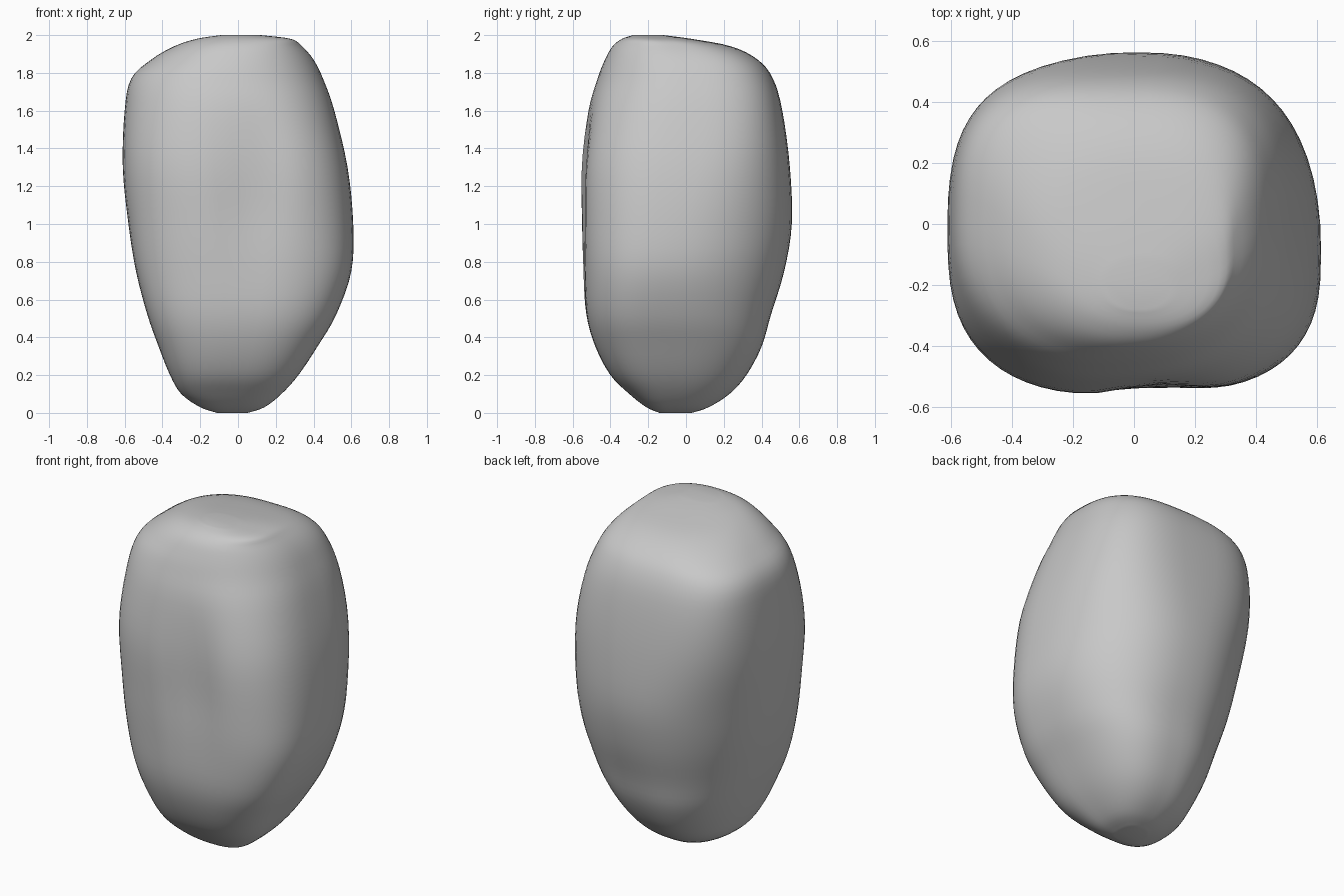
import bpy
import bmesh
from math import cos, sin, pi, exp, copysign

default_cube = bpy.data.objects.get("Cube")
if default_cube:
    bpy.data.objects.remove(default_cube, do_unlink=True)

SEGMENTS = 64
STEPS = 4

# Stone outline by height: z, x min, x max, y min, y max
PROFILE = [
    (0.0, -.11, .05, -.14, .03),
    (.03, -.20, .14, -.21, .12),
    (.10, -.30, .23, -.30, .23),
    (.20, -.36, .32, -.40, .32),
    (.35, -.42, .42, -.48, .40),
    (.52, -.48, .52, -.53, .45),
    (.75, -.54, .60, -.55, .52),
    (1.0, -.58, .61, -.56, .56),
    (1.3, -.61, .58, -.56, .55),
    (1.6, -.60, .51, -.52, .51),
    (1.77, -.565, .45, -.47, .46),
    (1.87, -.46, .40, -.43, .38),
    (1.94, -.34, .34, -.39, .24),
    (1.98, -.22, .28, -.34, .03),
    (2.0, -.09, .12, -.28, -.12),
]


def smooth_rings(rows, steps):
    """Fill in rings between the profile rows with a smooth spline."""
    rings = []
    for i in range(len(rows) - 1):
        before, a, b = rows[max(i - 1, 0)], rows[i], rows[i + 1]
        after = rows[min(i + 2, len(rows) - 1)]
        for k in range(steps):
            t = k / steps
            ring = []
            for p, q, r, s in zip(before, a, b, after):
                bend = (2 * p - 5 * q + 4 * r - s) * t * t
                twist = (3 * q - p - 3 * r + s) * t ** 3
                ring.append(q + ((r - p) * t + bend + twist) / 2)
            rings.append(ring)
    rings.append(list(rows[-1]))
    return rings


def rounded(value, power):
    return copysign(abs(value) ** (2 / power), value)


def fade(z, start, end):
    """Ease from none to full between two heights."""
    t = max(0, min(1, (z - start) / (end - start)))
    return t * t * (3 - 2 * t)


def corner_power(z, on_left, at_back):
    """How boxy each of the four upright corners is at a height."""
    if not at_back:
        return 2.75 - .5 * fade(z, 1.3, 1.9)
    if on_left:
        return 3 - .7 * fade(z, 1.7, .9) + .5 * fade(z, .8, .3)
    foot, crown = fade(z, .4, .1), fade(z, 1.8, 1.98)
    return 3 - .75 * fade(z, 1.7, .9) - .2 * foot - .8 * crown


def ring_point(ring, angle):
    """Point on a lopsided rounded section with a hollow in the front."""
    z, x_min, x_max, y_min, y_max = ring
    centre_x = (x_min + x_max) / 2
    centre_y = (y_min + y_max) / 2 - .12 * fade(z, 1.7, .4) * (y_max - y_min)
    c, s = cos(angle), sin(angle)
    power = corner_power(z, c > 0, s > 0)
    x_reach = x_max - centre_x if c > 0 else centre_x - x_min
    y_reach = y_max - centre_y if s > 0 else centre_y - y_min
    x = centre_x + x_reach * rounded(c, power)
    y = centre_y + y_reach * rounded(s, power)
    if s < 0:
        y += .04 * exp(-((x - .08) / .16) ** 2 - ((z - 1.15) / .4) ** 2) * -s
    return x, y, z


def build_stone(name, material):
    bm = bmesh.new()
    loops = []
    for ring in smooth_rings(PROFILE, STEPS):
        angles = [2 * pi * i / SEGMENTS for i in range(SEGMENTS)]
        loops.append([bm.verts.new(ring_point(ring, a)) for a in angles])
    for lower, upper in zip(loops, loops[1:]):
        for i in range(SEGMENTS):
            j = (i + 1) % SEGMENTS
            bm.faces.new((lower[i], lower[j], upper[j], upper[i]))
    bm.faces.new(loops[0][::-1])
    bm.faces.new(loops[-1])
    bmesh.ops.recalc_face_normals(bm, faces=bm.faces)
    mesh = bpy.data.meshes.new(name)
    bm.to_mesh(mesh)
    bm.free()
    mesh.materials.append(material)
    stone = bpy.data.objects.new(name, mesh)
    bpy.context.collection.objects.link(stone)
    return stone


# Plain grey rock
grey = bpy.data.materials.new("stone_grey")
grey.use_nodes = True
colour = (.58, .58, .58, 1)
grey.diffuse_color = colour
grey.node_tree.nodes["Principled BSDF"].inputs["Base Color"].default_value = colour

stone = build_stone("stone", grey)
bpy.ops.object.select_all(action="DESELECT")
stone.select_set(True)
bpy.context.view_layer.objects.active = stone
bpy.ops.object.shade_smooth_by_angle(angle=pi / 3)
